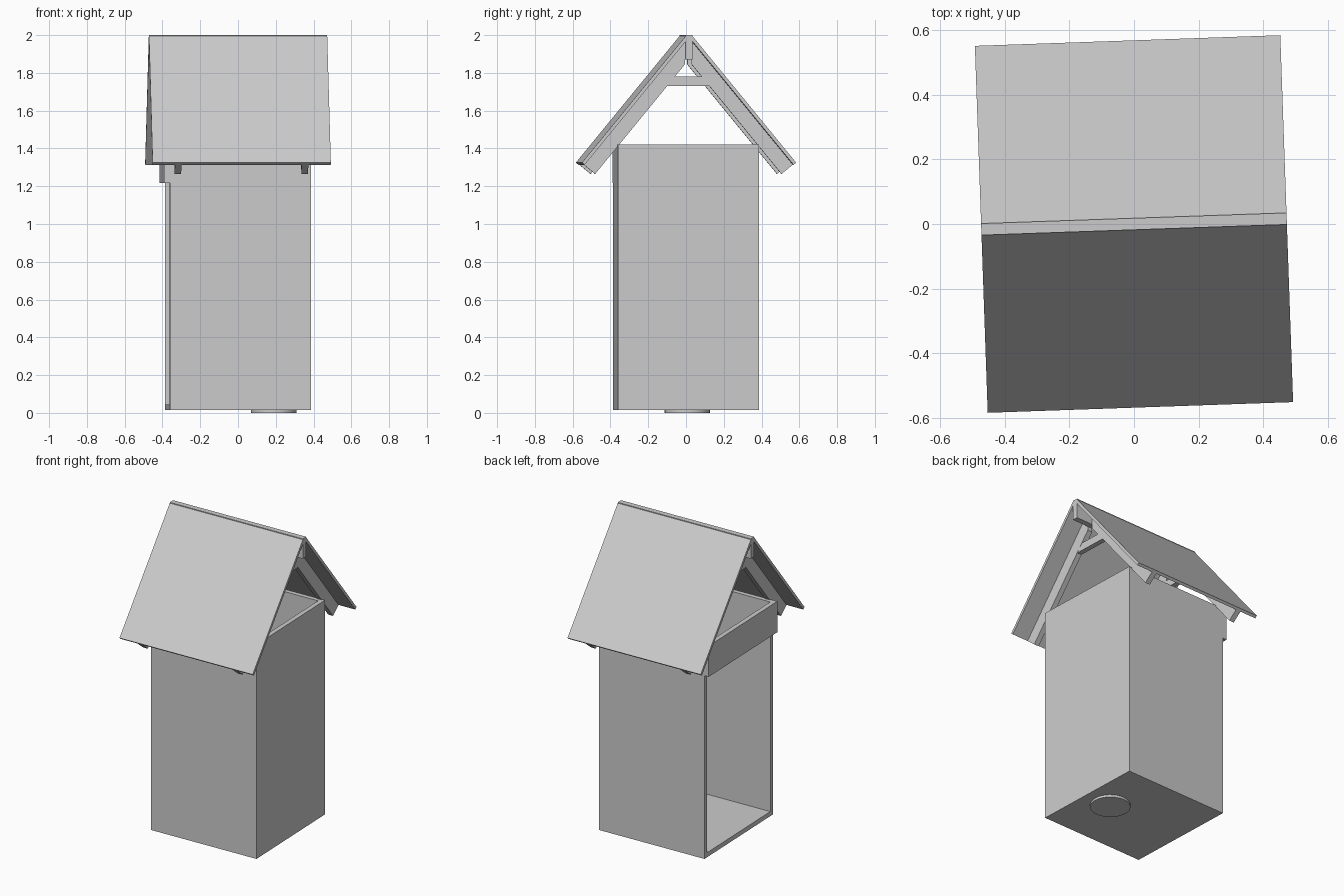
import bpy, bmesh
from math import radians
from mathutils import Matrix, Vector

cube = bpy.data.objects.get("Cube")
if cube:
    bpy.data.objects.remove(cube, do_unlink=True)

TURN = radians(2)      # whole hut stands slightly turned
HALF = 0.374           # half width of the square body
WALL = 0.03
BASE, TOP = 0.015, 1.42
ROOF_X = 0.472         # half length of the roof
RAFTER_X, RAFTER_W = 0.336, 0.035
RIDGE_Y = 0.018


def finish(bm, name):
    bmesh.ops.recalc_face_normals(bm, faces=bm.faces)
    mesh = bpy.data.meshes.new(name)
    bm.to_mesh(mesh)
    bm.free()
    obj = bpy.data.objects.new(name, mesh)
    obj.rotation_euler.z = TURN
    bpy.context.collection.objects.link(obj)
    return obj


def box(name, lo, hi):
    lo, hi = Vector(lo), Vector(hi)
    bm = bmesh.new()
    matrix = Matrix.Translation((lo + hi) / 2) @ Matrix.Diagonal((*(hi - lo), 1))
    bmesh.ops.create_cube(bm, size=1, matrix=matrix)
    return finish(bm, name)


def extrude_x(name, profile, x0, x1):
    """Extrude a (y, z) outline along x."""
    bm = bmesh.new()
    face = bm.faces.new([bm.verts.new((x0, y, z)) for y, z in profile])
    moved = bmesh.ops.extrude_face_region(bm, geom=[face])["geom"]
    verts = [v for v in moved if isinstance(v, bmesh.types.BMVert)]
    bmesh.ops.translate(bm, verts=verts, vec=(x1 - x0, 0, 0))
    return finish(bm, name)


# Body: floor, two side walls, closed wall, and header over the open side
inner = HALF - WALL
box("floor", (-HALF, -inner, BASE), (inner, inner, BASE + WALL))
box("front_wall", (-HALF, -HALF, BASE), (HALF, -inner, TOP))
box("back_wall", (-HALF, inner, BASE), (HALF, HALF, TOP))
box("closed_wall", (inner, -inner, BASE), (HALF, inner, TOP))
box("door_header", (-HALF - WALL, -HALF, 1.217), (-HALF, HALF, TOP))

# Round seat drum passing through the floor
bm = bmesh.new()
bmesh.ops.create_cone(bm, cap_ends=True, segments=32, radius1=0.12, radius2=0.12,
                      depth=0.3, matrix=Matrix.Translation((0.19, 0, 0.15)))
drum = finish(bm, "seat_drum")
for poly in drum.data.polygons:
    poly.use_smooth = abs(poly.normal.z) < 0.5

# Roof slope: eave and ridge points of the outer surface
eave = Vector((0.567, 1.325))
ridge = Vector((RIDGE_Y, 1.995))
slope = (ridge - eave).normalized()
inward = Vector((-slope.y, slope.x))
if inward.y > 0:
    inward = -inward


def at_ridge(point):
    return point + slope * ((RIDGE_Y - point.x) / slope.x)


def layer(d0, d1):
    """Outline of a sloping layer between two depths below the surface."""
    a, b = eave + inward * d0, eave + inward * d1
    return [a, at_ridge(a), at_ridge(b), b]


def mirrored(profile, side):
    return [(p.x * side, p.y) for p in profile]


# Roof panels, rafters, collar ties and ridge board
ends = {"left": RAFTER_X, "right": -RAFTER_X}
for label, side in (("front", -1), ("back", 1)):
    extrude_x(label + "_roof_panel", mirrored(layer(0, 0.018), side), -ROOF_X, ROOF_X)
    for end, x in ends.items():
        extrude_x(f"{label}_{end}_rafter", mirrored(layer(0.018, 0.095), side),
                  x - RAFTER_W / 2, x + RAFTER_W / 2)

for end, x in ends.items():
    tie = [(-0.15, 1.73), (0.15, 1.73), (0.11, 1.78), (-0.11, 1.78)]
    extrude_x(end + "_collar_tie", tie, x - RAFTER_W / 2 + 0.001, x + RAFTER_W / 2 - 0.001)

box("ridge_board", (-ROOF_X, -RIDGE_Y, 1.87), (ROOF_X, RIDGE_Y, 2.0))
